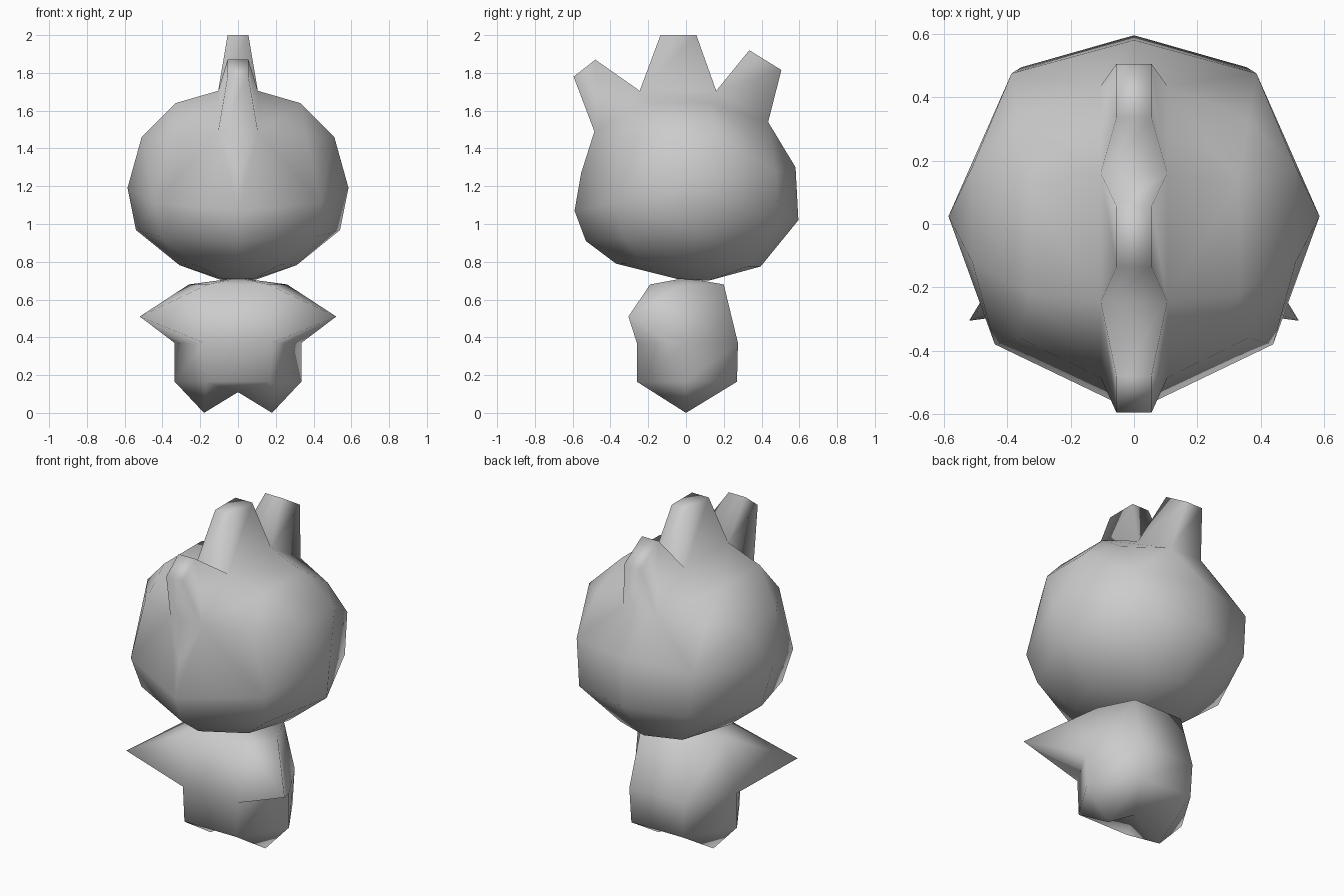
import bpy
import bmesh

cube = bpy.data.objects.get("Cube")
if cube:
    bpy.data.objects.remove(cube, do_unlink=True)

grey = bpy.data.materials.new("plain grey")
grey.use_nodes = True
COLOUR = (0.6, 0.6, 0.6, 1)
grey.diffuse_color = COLOUR
grey.node_tree.nodes["Principled BSDF"].inputs["Base Color"].default_value = COLOUR


def finish(bm, name):
    """Turn a bmesh into a smooth grey object."""
    bmesh.ops.recalc_face_normals(bm, faces=bm.faces[:])
    for f in bm.faces:
        f.smooth = True
    mesh = bpy.data.meshes.new(name)
    bm.to_mesh(mesh)
    bm.free()
    mesh.materials.append(grey)
    obj = bpy.data.objects.new(name, mesh)
    bpy.context.collection.objects.link(obj)


# Head: a faceted ball made as the hull of tilted rings and a top ridge
bm = bmesh.new()


def add_pair(x, y, z):
    return [bm.verts.new((s * x, y, z)) for s in (-1, 1)]


# half width, front y, front z, back y, back z
rings = [
    (0.31, -0.37, 0.79, 0.395, 0.775),
    (0.54, -0.53, 0.91, 0.595, 1.02),
    (0.585, -0.59, 1.07, 0.58, 1.30),
]
for rx, yf, zf, yb, zb in rings:
    for ux, uy in ((0, -1), (0.75, -0.64), (1, 0.05), (0.66, 0.82), (0, 1)):
        t = (uy + 1) / 2
        p = (ux * rx, yf + (yb - yf) * t, zf + (zb - zf) * t)
        if ux:
            add_pair(*p)
        else:
            bm.verts.new(p)
bm.verts.new((0, -0.555, 1.27))
for p in ((0.08, -0.05, 0.71), (0.08, 0.12, 0.70),
          (0.51, -0.12, 1.46), (0.51, 0.18, 1.46),
          (0.36, -0.36, 1.46), (0.36, 0.33, 1.50),
          (0.33, -0.22, 1.64), (0.33, 0.13, 1.64)):
    add_pair(*p)

# Ridge corners where the crest grows
ridge = [add_pair(0.105, y, z) for y, z in
         ((-0.485, 1.49), (-0.245, 1.705), (0.16, 1.705), (0.435, 1.54))]
hull = bmesh.ops.convex_hull(bm, input=bm.verts[:])
loose = [v for v in bm.verts if not v.link_faces and not any(v in p for p in ridge)]
bmesh.ops.delete(bm, geom=loose, context="VERTS")

# Crest: three tapered horns replacing the ridge faces
tips = [((-0.595, 1.78), (-0.48, 1.87)),
        ((-0.135, 2.0), (0.055, 2.0)),
        ((0.335, 1.92), (0.505, 1.815))]
for i, (front, back) in enumerate(tips):
    a, b = ridge[i], ridge[i + 1]
    base = [a[0], a[1], b[1], b[0]]
    old = [f for f in bm.faces if all(v in base for v in f.verts)]
    bmesh.ops.delete(bm, geom=old, context="FACES_ONLY")
    c, d = add_pair(0.055, *front), add_pair(0.055, *back)
    top = [c[0], c[1], d[1], d[0]]
    for k in range(4):
        n = (k + 1) % 4
        bm.faces.new((base[k], base[n], top[n], top[k]))
    bm.faces.new(top)
finish(bm, "head_with_crest")

# Body: six-sided torso with pulled-out arms and pointed feet
bm = bmesh.new()


def body_ring(side, corner, back, front, z):
    pts = ((side, 0), (corner, back), (-corner, back),
           (-side, 0), (-corner, front), (corner, front))
    return [bm.verts.new((x, y, z)) for x, y in pts]


low = body_ring(0.335, 0.17, 0.27, -0.26, 0.165)
waist = body_ring(0.335, 0.18, 0.275, -0.26, 0.37)
neck = body_ring(0.26, 0.16, 0.20, -0.19, 0.68)
top = bm.verts.new((0, 0, 0.715))
for i in range(6):
    n = (i + 1) % 6
    bm.faces.new((low[i], low[n], waist[n], waist[i]))
    bm.faces.new((neck[i], neck[n], top))
    quad = (waist[i], waist[n], neck[n], neck[i])
    if i in (3, 5):
        # Arm drawn out to a forward point
        tip = bm.verts.new((0.52 if i == 5 else -0.52, -0.305, 0.51))
        for k in range(4):
            bm.faces.new((quad[k], quad[(k + 1) % 4], tip))
    else:
        bm.faces.new(quad)

# Feet
crotch = bm.verts.new((0, 0, 0.11))
for x, side, back, front in ((0.18, 0, 1, 5), (-0.18, 3, 2, 4)):
    toe = bm.verts.new((x, 0, 0))
    loop = [low[side], low[back], crotch, low[front]]
    for k in range(4):
        bm.faces.new((loop[k], loop[(k + 1) % 4], toe))
bm.faces.new((low[1], low[2], crotch))
bm.faces.new((low[4], low[5], crotch))
finish(bm, "body_with_arms_and_feet")
